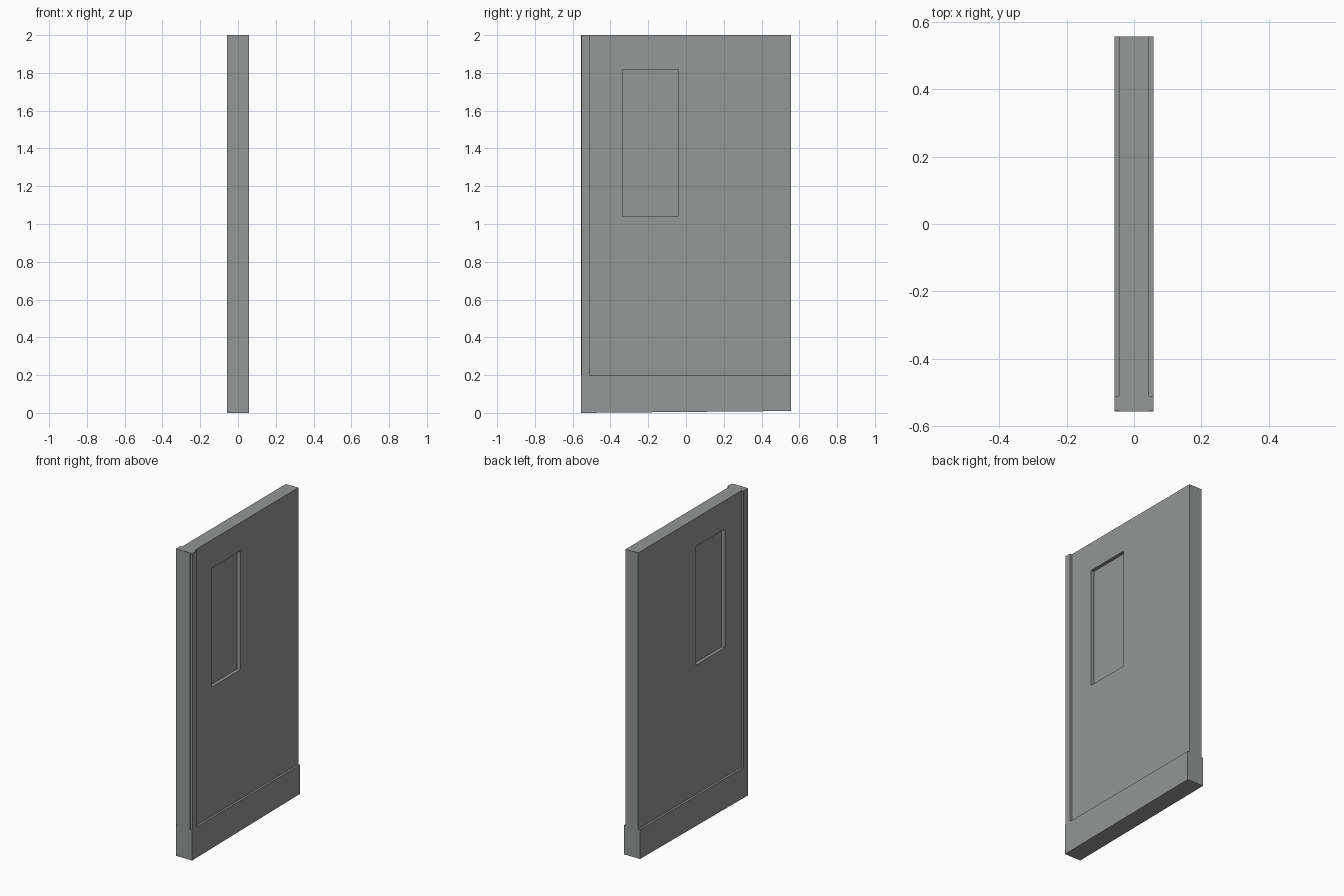
import bpy, bmesh

if "Cube" in bpy.data.objects:
    bpy.data.objects.remove(bpy.data.objects["Cube"])

W = 0.556          # half width of the door along y
SLAB = 0.045       # half thickness of the slab
TRIM = 0.058       # half thickness over the raised trim
TILT = 0.01        # rise of the bottom edge from front to back

grey = bpy.data.materials.new("warm grey metal")
grey.diffuse_color = (0.295, 0.308, 0.300, 1)
grey.use_nodes = True
grey.node_tree.nodes["Principled BSDF"].inputs["Base Color"].default_value = grey.diffuse_color


def box_bm(x0, x1, y0, y1, z0, z1):
    bm = bmesh.new()
    bmesh.ops.create_cube(bm, size=1)
    for v in bm.verts:
        v.co = (x1 if v.co.x > 0 else x0,
                y1 if v.co.y > 0 else y0,
                z1 if v.co.z > 0 else z0)
    return bm


def finish(name, bm):
    bmesh.ops.recalc_face_normals(bm, faces=bm.faces)
    me = bpy.data.meshes.new(name)
    bm.to_mesh(me)
    bm.free()
    me.materials.append(grey)
    ob = bpy.data.objects.new(name, me)
    bpy.context.collection.objects.link(ob)
    return ob


# Door slab with a recessed window panel on both sides
WIN_Y, WIN_Z, PANE = (-0.335, -0.041), (1.042, 1.815), 0.023
bm = box_bm(-SLAB, SLAB, -W, W, 0.19, 2)
sides = [f for f in bm.faces if abs(f.normal.x) > 0.9]
for f in sides:
    bmesh.ops.inset_individual(bm, faces=[f], thickness=0.1)
    mid = f.calc_center_median()
    for v in f.verts:
        v.co.y = WIN_Y[v.co.y > mid.y]
        v.co.z = WIN_Z[v.co.z > mid.z]
    new = bmesh.ops.extrude_discrete_faces(bm, faces=[f])["faces"][0]
    for v in new.verts:
        v.co.x = PANE if v.co.x > 0 else -PANE
finish("door_slab", bm)

# Kick plate block around the foot, with a slightly sloping underside
bm = box_bm(-TRIM, TRIM, -W, W, 0, 0.2)
for v in bm.verts:
    if v.co.z < 0.1 and v.co.y > 0:
        v.co.z = TILT
finish("kick_plate", bm)

# Raised edge strips on both faces along the front edge
for side, name in ((1, "edge_strip_right"), (-1, "edge_strip_left")):
    xs = sorted((side * (SLAB - 0.005), side * TRIM))
    finish(name, box_bm(xs[0], xs[1], -W + 0.003, -0.51, 0.19, 2))
